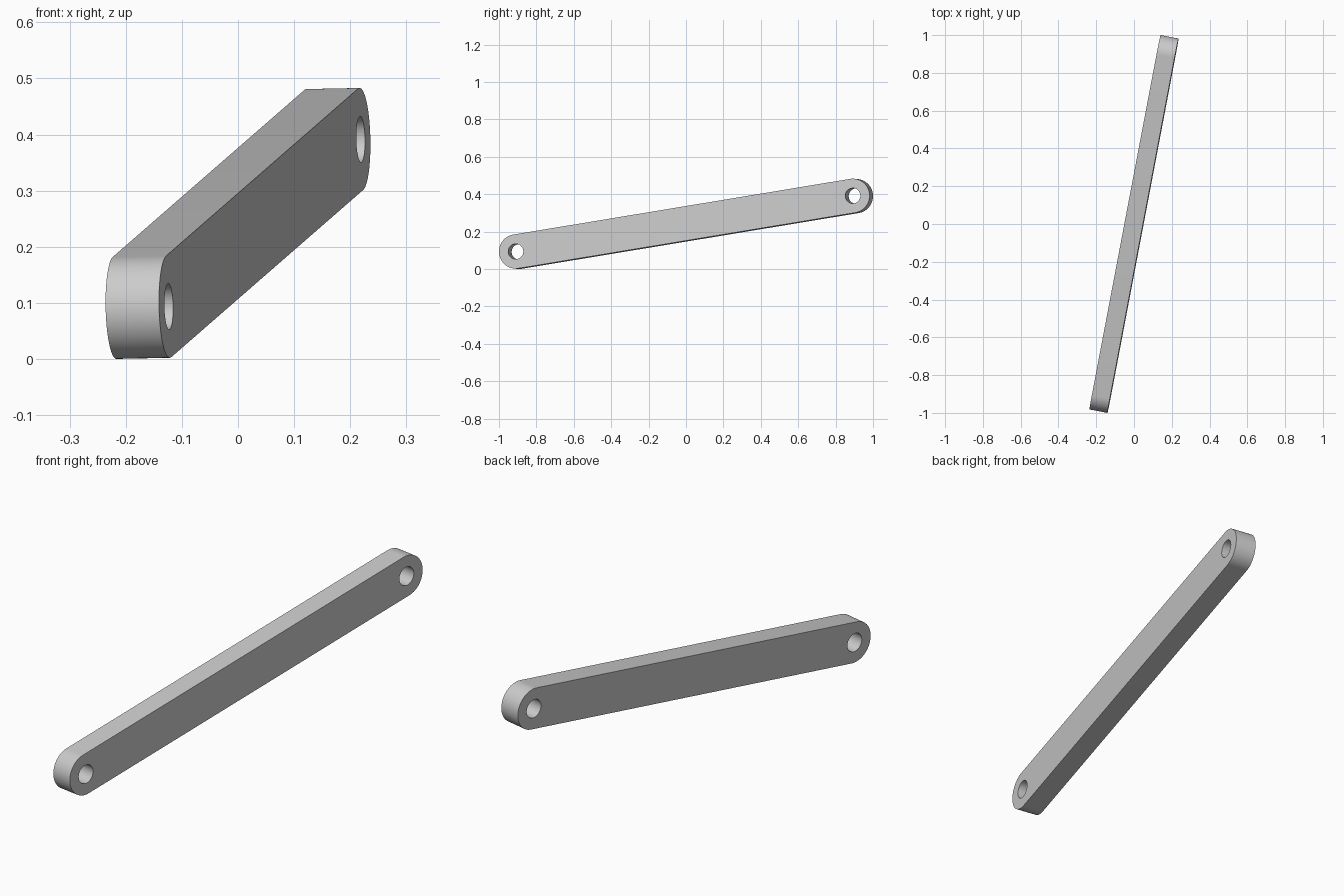
import bpy, bmesh
from math import pi, cos, sin
from mathutils import Vector, Matrix

if "Cube" in bpy.data.objects:
    bpy.data.objects.remove(bpy.data.objects["Cube"])

RADIUS, HOLE, THICK = 0.0915, 0.041, 0.097
pin = Vector((0.171, 0.901, 0.149))          # bar centre to one pin hole
half = pin.length

# Matte grey metal
grey = bpy.data.materials.new("grey metal")
grey.use_nodes = True
colour = (0.6, 0.6, 0.6, 1)
grey.diffuse_color = colour
grey.node_tree.nodes["Principled BSDF"].inputs["Base Color"].default_value = colour


def arc(cx, radius, start, sweep, count):
    return [(cx + radius * cos(start + sweep * i / count),
             radius * sin(start + sweep * i / count)) for i in range(count + 1)]


# Bar outline with rounded ends, and a round hole at each end
outline = arc(half, RADIUS, -pi / 2, pi, 32) + arc(-half, RADIUS, pi / 2, pi, 32)
holes = [arc(side * half, HOLE, 0, 2 * pi, 48)[:-1] for side in (-1, 1)]

curve = bpy.data.curves.new("link_bar", "CURVE")
curve.dimensions = "2D"
curve.fill_mode = "BOTH"
curve.extrude = THICK / 2
for points in [outline] + holes:
    spline = curve.splines.new("POLY")
    spline.points.add(len(points) - 1)
    for p, (x, y) in zip(spline.points, points):
        p.co = (x, y, 0, 1)
    spline.use_cyclic_u = True
bar = bpy.data.objects.new("link_bar", curve)
bpy.context.collection.objects.link(bar)

# Tilt the bar along its pin direction, with a slight roll
along = pin.normalized()
across = Vector((0.095, -0.018, 0.002))
across = (across - along * across.dot(along)).normalized()
up = across.cross(along)
bar.matrix_world = Matrix.Translation((0, 0, 0.2415)) @ Matrix((along, up, across)).transposed().to_4x4()

# Solid mesh with smooth round ends and sharp rims
bpy.ops.object.select_all(action="DESELECT")
bar.select_set(True)
bpy.context.view_layer.objects.active = bar
bpy.ops.object.convert(target="MESH")
bar = bpy.context.object
bm = bmesh.new()
bm.from_mesh(bar.data)
bmesh.ops.remove_doubles(bm, verts=bm.verts, dist=0.0001)
bmesh.ops.recalc_face_normals(bm, faces=bm.faces)
bm.to_mesh(bar.data)
bm.free()
bar.data.materials.clear()
bar.data.materials.append(grey)
bpy.ops.object.shade_smooth_by_angle()
